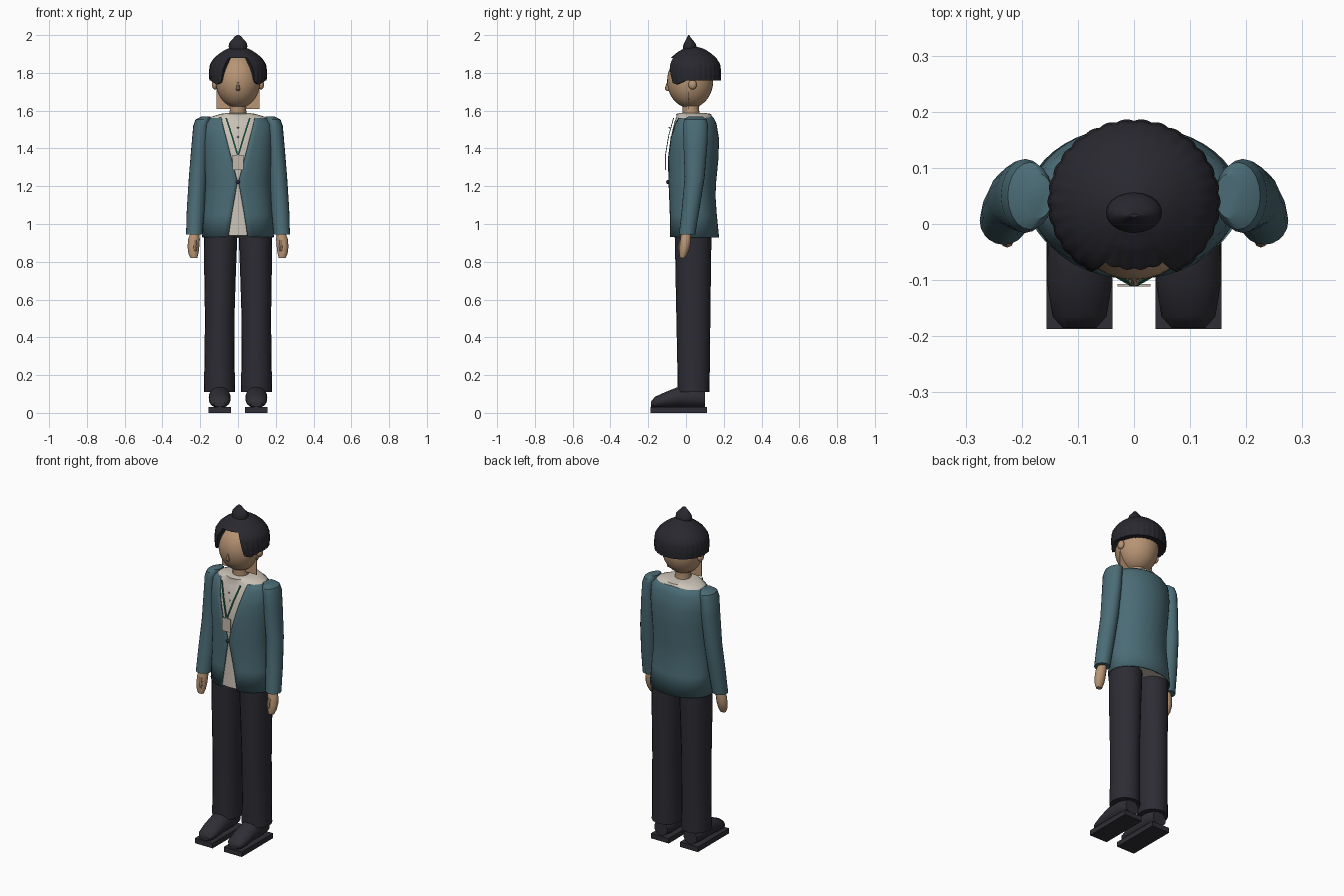
import bpy, bmesh, math
from mathutils import Vector

if "Cube" in bpy.data.objects:
    bpy.data.objects.remove(bpy.data.objects["Cube"])


def material(name, r, g, b):
    m = bpy.data.materials.new(name)
    m.use_nodes = True
    m.diffuse_color = (r, g, b, 1)
    m.node_tree.nodes["Principled BSDF"].inputs["Base Color"].default_value = (r, g, b, 1)
    return m


TEAL = material("teal cloth", .07, .15, .18)
DARK = material("dark trouser cloth", .026, .025, .034)
HAIR = material("black hair", .022, .021, .028)
SHOE = material("dark leather", .028, .027, .035)
SKIN = material("skin", .48, .30, .175)
CREAM = material("cream shirt", .60, .55, .48)
GREEN = material("green ribbon", .01, .16, .09)
CARD = material("card", .55, .48, .41)


def finish(name, bm, mat, angle=40):
    bmesh.ops.recalc_face_normals(bm, faces=bm.faces)
    me = bpy.data.meshes.new(name)
    bm.to_mesh(me)
    bm.free()
    me.materials.append(mat)
    ob = bpy.data.objects.new(name, me)
    bpy.context.collection.objects.link(ob)
    bpy.ops.object.select_all(action='DESELECT')
    ob.select_set(True)
    bpy.context.view_layer.objects.active = ob
    bpy.ops.object.shade_smooth_by_angle(angle=math.radians(angle))
    return ob


def skin_rows(bm, rows, closed=True, caps=True):
    """Bridge rows of points with quads."""
    rows = [[bm.verts.new(p) for p in row] for row in rows]
    n = len(rows[0])
    for a, b in zip(rows, rows[1:]):
        for i in range(n if closed else n - 1):
            j = (i + 1) % n
            bm.faces.new((a[i], a[j], b[j], b[i]))
    if caps:
        bm.faces.new(rows[0])
        bm.faces.new(rows[-1])


def loft(name, mat, rings, side=1, n=20, along_y=False):
    """Loft ellipses (height, cx, cy, rx, ry); along_y lays the height on y."""
    bm = bmesh.new()
    rows = []
    for h, cx, cy, rx, ry in rings:
        row = []
        for i in range(n):
            a = math.tau * i / n
            x, v = side * (cx + rx * math.sin(a)), cy - ry * math.cos(a)
            row.append((x, h, v) if along_y else (x, v, h))
        rows.append(row)
    skin_rows(bm, rows)
    return finish(name, bm, mat)


def box(name, mat, centre, size):
    bm = bmesh.new()
    bmesh.ops.create_cube(bm, size=1)
    for v in bm.verts:
        v.co = Vector(c + p * s for c, p, s in zip(centre, v.co, size))
    return finish(name, bm, mat)


def ball(name, mat, centre, radii, u=28, v=18):
    bm = bmesh.new()
    bmesh.ops.create_uvsphere(bm, u_segments=u, v_segments=v, radius=1)
    for w in bm.verts:
        w.co = Vector(c + p * s for c, p, s in zip(centre, w.co, radii))
    return finish(name, bm, mat)


# Jacket rows: height, half width, front y, back y, half opening
TORSO = [(.93, .19, -.09, .175, .052), (1.05, .182, -.088, .163, .034),
         (1.15, .175, -.09, .156, .016), (1.225, .173, -.093, .16, .003),
         (1.35, .18, -.098, .172, .036), (1.45, .185, -.09, .175, .062),
         (1.53, .18, -.072, .162, .083), (1.56, .15, -.06, .148, .088),
         (1.573, .1, -.05, .135, .088)]
bm = bmesh.new()
rows = []
for z, rx, yf, yb, gap in TORSO:
    start = math.asin(gap / rx)
    row = []
    for i in range(41):
        a = start + (math.tau - 2 * start) * i / 40
        row.append((rx * math.sin(a), (yf + yb) / 2 - (yb - yf) / 2 * math.cos(a), z))
    rows.append(row)
skin_rows(bm, rows, closed=False, caps=False)
jacket = finish("jacket", bm, TEAL)
thick = jacket.modifiers.new("cloth thickness", 'SOLIDIFY')
thick.thickness = .007

# Shirt fills the jacket and rises to the collar
shirt = [(z + .008, 0, (yf + yb) / 2, rx - .01, (yb - yf) / 2 - .01)
         for z, rx, yf, yb, _ in TORSO[:-1]]
shirt += [(1.583, 0, .04, .092, .092), (1.588, 0, .035, .055, .06)]
loft("shirt", CREAM, shirt, n=40)
ball("jacket_button", DARK, (0, -.097, 1.222), (.011, .008, .011), 12, 8)
for z in (1.46, 1.51):
    ball("shirt_button", CARD, (0, -.078 + (1.46 - z) * .2, z), (.005, .004, .005), 8, 6)

# Neck, head, face
loft("neck", SKIN, [(1.56, 0, .03, .047, .047), (1.61, 0, .025, .043, .043),
                    (1.68, 0, .03, .045, .05)])
ball("head", SKIN, (0, .022, 1.757), (.118, .122, .143), 32, 20)
box("jaw_panel", SKIN, (0, .015, 1.68), (.23, .004, .14))
loft("nose", SKIN, [(1.705, 0, -.092, .008, .01), (1.715, 0, -.097, .011, .015),
                    (1.73, 0, -.097, .008, .012), (1.75, 0, -.095, .005, .006)], n=8)

# Hair cap: ribbed dome whose lower edge lifts over the face
PROFILE = [(1.72, .95), (1.76, .98), (1.80, 1), (1.845, .97), (1.88, .82),
           (1.91, .58), (1.93, .34), (1.942, .02)]


def dome(z):
    for (z0, r0), (z1, r1) in zip(PROFILE, PROFILE[1:]):
        if z <= z1:
            return r0 + (r1 - r0) * (z - z0) / (z1 - z0)
    return PROFILE[-1][1]


def hem(a):
    d = math.degrees(min(a, math.tau - a))
    lift = min(1, max(0, (37 - d) / 12))
    lock = .022 * max(0, 1 - abs(d - 50) / 25)
    return 1.76 - lock + (.118 + lock) * lift


SEG, STEPS = 120, 14
rows = [[] for _ in range(STEPS + 2)]
for i in range(SEG):
    a = math.tau * i / SEG
    low = hem(a)
    rib = abs(math.sin(a * 15))
    for k in range(-1, STEPS + 1):
        t = max(k, 0) / STEPS
        z = low + (1.942 - low) * t
        r = dome(z) * (1 + .03 * (rib - .6) * (1 - t))
        if k < 0:
            r *= .74
            z += .004
        rows[k + 1].append((.153 * r * math.sin(a), .04 - .146 * r * math.cos(a), z))
bm = bmesh.new()
skin_rows(bm, rows, caps=False)
finish("hair", bm, HAIR, 50)
loft("hair_bun", HAIR, [(1.915, 0, .02, .04, .035), (1.94, 0, .02, .05, .036),
                        (1.958, 0, .02, .047, .03), (1.973, 0, .017, .034, .019),
                        (1.99, 0, .015, .019, .008), (2, 0, .015, .008, .003)])

# Lanyard card
box("badge", CARD, (0, -.109, 1.325), (.058, .004, .08))

for side, label in ((1, "left"), (-1, "right")):
    # Lanyard strap
    bm = bmesh.new()
    rows = [[(side * (x + dx), y + dy, z) for dx, dy in
             ((-.004, -.002), (.004, -.002), (.004, .002), (-.004, .002))]
            for x, y, z in ((.062, -.066, 1.56), (.033, -.091, 1.47), (.002, -.109, 1.365))]
    skin_rows(bm, rows)
    finish(label + "_lanyard_strap", bm, GREEN)

    ball(label + "_ear", SKIN, (side * .122, .035, 1.738), (.016, .022, .026), 12, 8)

    loft(label + "_sleeve", TEAL,
         [(1.568, .17, .05, .025, .04), (1.553, .185, .05, .04, .06),
          (1.52, .194, .05, .043, .066), (1.42, .2, .05, .046, .063),
          (1.25, .213, .046, .047, .053), (1.08, .224, .025, .047, .047),
          (.945, .232, .006, .043, .043)], side)

    loft(label + "_hand", SKIN,
         [(.955, .228, .002, .022, .026), (.92, .233, -.002, .031, .028),
          (.88, .236, -.006, .031, .028), (.845, .236, -.013, .027, .023),
          (.82, .234, -.018, .018, .014)], side, 12)
    loft(label + "_thumb", SKIN,
         [(.915, .228, -.022, .012, .012), (.88, .226, -.032, .011, .01),
          (.855, .225, -.033, .007, .007)], side, 8)

    loft(label + "_trouser_leg", DARK,
         [(.95, .092, .038, .089, .097), (.75, .095, .038, .084, .094),
          (.5, .097, .039, .078, .09), (.25, .098, .04, .08, .086),
          (.11, .098, .04, .083, .085)], side)

    # Shoe upper and flat sole
    loft(label + "_shoe", SHOE,
         [(-.185, .097, .046, .03, .014), (-.165, .097, .055, .048, .03),
          (-.11, .097, .068, .057, .042), (-.04, .097, .083, .058, .055),
          (.05, .097, .083, .058, .056), (.1, .097, .072, .044, .042)],
         side, along_y=True)
    box(label + "_sole", SHOE, (side * .097, -.0385, .015), (.118, .297, .03))
